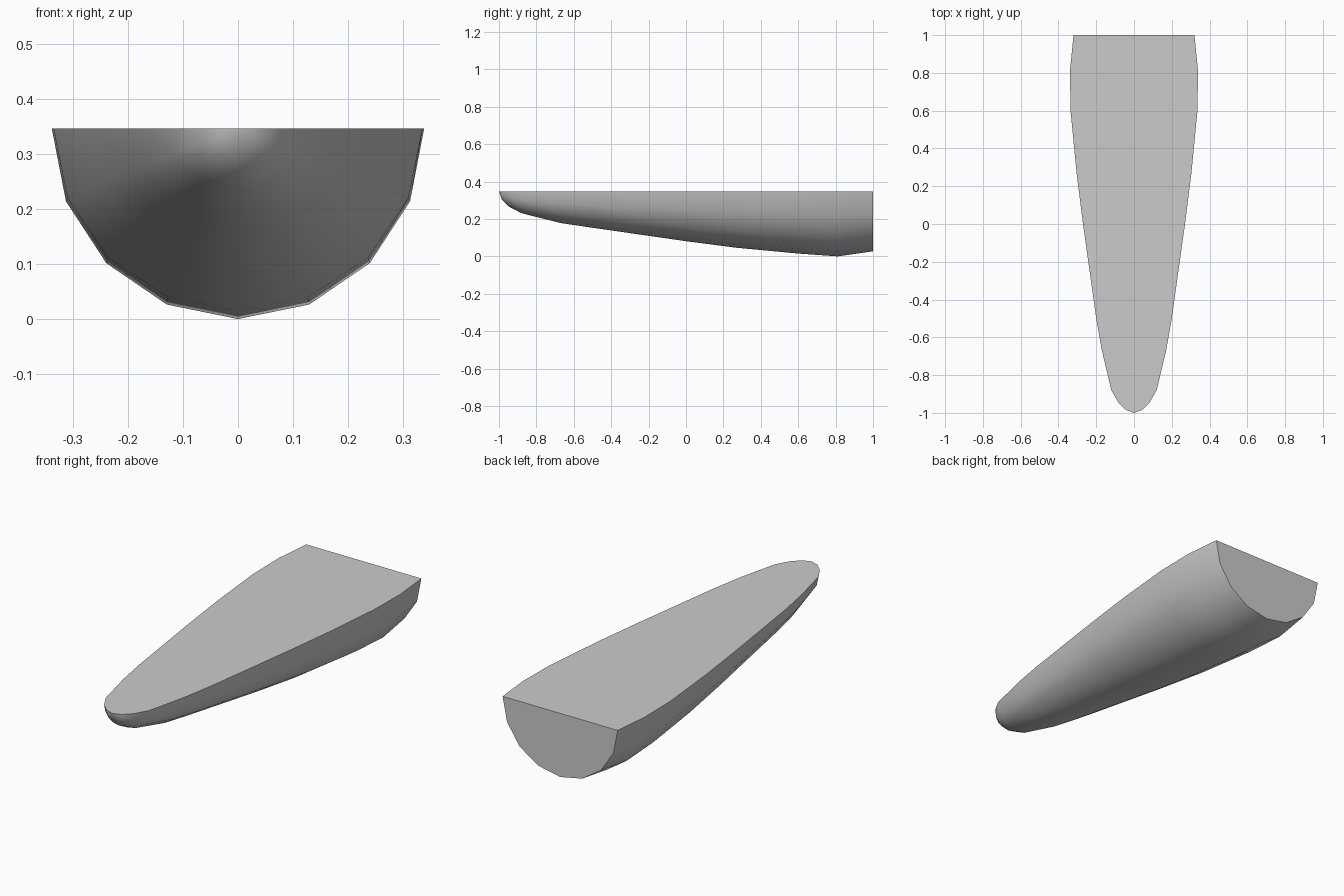
import bpy, bmesh, math

if "Cube" in bpy.data.objects:
    bpy.data.objects.remove(bpy.data.objects["Cube"])

TOP = 0.347   # height of the flat deck
SIDES = 8     # facets around the half round

# Stations along the hull: (y, half width, depth)
stations = [(-0.985, 0.042, 0.042), (-0.945, 0.083, 0.082), (-0.88, 0.12, 0.116),
            (-0.67, 0.17, 0.169), (-0.5, 0.2, 0.194), (0.0, 0.27, 0.266),
            (0.27, 0.304, 0.301), (0.6, 0.336, 0.332), (0.81, 0.339, 0.347),
            (1.0, 0.32, 0.32)]

bm = bmesh.new()
tip = bm.verts.new((0, -1, TOP))

# Half-round ribs
ribs = []
for y, w, d in stations:
    ribs.append([bm.verts.new((w * math.cos(math.pi * i / SIDES), y,
                               TOP - d * math.sin(math.pi * i / SIDES)))
                 for i in range(SIDES + 1)])

# Rounded nose and hull skin
for i in range(SIDES):
    bm.faces.new((tip, ribs[0][i], ribs[0][i + 1]))
    for a, b in zip(ribs, ribs[1:]):
        bm.faces.new((a[i], b[i], b[i + 1], a[i + 1]))

# Flat back and flat deck
bm.faces.new(ribs[-1])
bm.faces.new([tip] + [r[0] for r in ribs] + [r[-1] for r in reversed(ribs)])
bmesh.ops.recalc_face_normals(bm, faces=bm.faces[:])

mesh = bpy.data.meshes.new("half_round_hull")
bm.to_mesh(mesh)
bm.free()
hull = bpy.data.objects.new("half_round_hull", mesh)
bpy.context.collection.objects.link(hull)

# Smooth skin, crisp deck and back edges
bpy.context.view_layer.objects.active = hull
hull.select_set(True)
bpy.ops.object.shade_smooth_by_angle(angle=math.radians(40))
